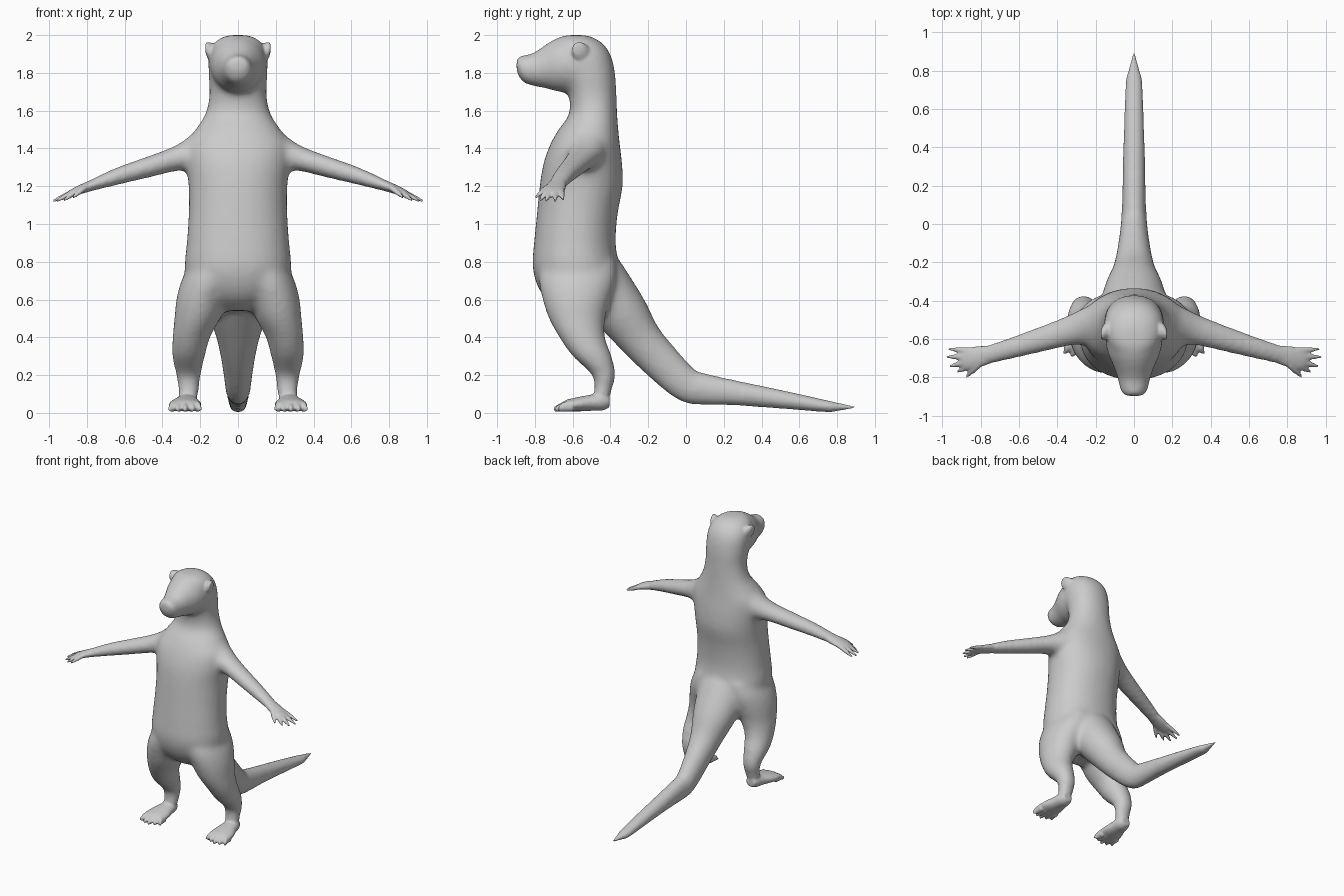
import bpy, bmesh, math
from mathutils import Vector

if "Cube" in bpy.data.objects:
    bpy.data.objects.remove(bpy.data.objects["Cube"])

X, Y, Z = Vector((1, 0, 0)), Vector((0, 1, 0)), Vector((0, 0, 1))


def catmull(rows, steps=5):
    """Smoothly interpolate rows of (x, y, z, ru, rv)."""
    out, n = [], len(rows)
    for i in range(n - 1):
        p0, p1, p2, p3 = (rows[min(max(i + k, 0), n - 1)] for k in (-1, 0, 1, 2))
        for s in range(steps):
            t = s / steps
            out.append([0.5 * (2 * b + (c - a) * t + (2 * a - 5 * b + 4 * c - d) * t * t
                               + (3 * b - a - 3 * c + d) * t ** 3)
                        for a, b, c, d in zip(p0, p1, p2, p3)])
    return out + [list(rows[-1])]


def loft(name, rows, u, v=None, sides=28, power=2.0, mirror=False):
    """Skin oval sections along a path; v defaults to perpendicular of path and u."""
    objs = []
    rows = catmull(rows)
    for sx in ((1, -1) if mirror else (1,)):
        bm, rings = bmesh.new(), []
        for i, (x, y, z, ru, rv) in enumerate(rows):
            a, b = rows[max(i - 1, 0)], rows[min(i + 1, len(rows) - 1)]
            tan = (Vector(b[:3]) - Vector(a[:3])).normalized()
            vv = v or tan.cross(u).normalized()
            uu = u if v else vv.cross(tan)
            ring = []
            for k in range(sides):
                t = 2 * math.pi * k / sides
                c, s = math.cos(t), math.sin(t)
                c = math.copysign(abs(c) ** (2 / power), c)
                s = math.copysign(abs(s) ** (2 / power), s)
                p = Vector((x, y, z)) + uu * c * max(ru, .002) + vv * s * max(rv, .002)
                ring.append(bm.verts.new((p.x * sx, p.y, p.z)))
            rings.append(ring)
        for r0, r1 in zip(rings, rings[1:]):
            for k in range(sides):
                j = (k + 1) % sides
                bm.faces.new((r0[k], r0[j], r1[j], r1[k]))
        bm.faces.new(rings[0])
        bm.faces.new(rings[-1])
        bmesh.ops.recalc_face_normals(bm, faces=bm.faces)
        me = bpy.data.meshes.new(name)
        bm.to_mesh(me)
        bm.free()
        ob = bpy.data.objects.new(name, me)
        bpy.context.collection.objects.link(ob)
        objs.append(ob)
    return objs


def fuse(name, objs, voxel, smooth):
    """Join overlapping parts into one smooth skin."""
    bpy.ops.object.select_all(action='DESELECT')
    for o in objs:
        o.select_set(True)
    bpy.context.view_layer.objects.active = objs[0]
    bpy.ops.object.join()
    ob = bpy.context.view_layer.objects.active
    ob.name = name
    m = ob.modifiers.new("skin", 'REMESH')
    m.mode, m.voxel_size = 'VOXEL', voxel
    bpy.ops.object.modifier_apply(modifier=m.name)
    m = ob.modifiers.new("soften", 'SMOOTH')
    m.factor, m.iterations = 0.5, smooth
    bpy.ops.object.modifier_apply(modifier=m.name)
    return ob


# Torso, neck and skull: z, front y, back y, half width
body = [(.54, -.66, -.38, .13), (.6, -.74, -.33, .22), (.68, -.79, -.34, .27),
        (.78, -.813, -.355, .283), (.9, -.805, -.372, .272), (1.05, -.79, -.362, .262),
        (1.2, -.775, -.335, .262), (1.32, -.755, -.338, .275), (1.42, -.72, -.35, .275),
        (1.5, -.675, -.358, .225), (1.58, -.62, -.364, .175), (1.68, -.62, -.368, .152),
        (1.8, -.66, -.375, .157), (1.9, -.69, -.4, .155), (1.965, -.69, -.45, .122),
        (2.0, -.65, -.52, .06)]
core = loft("torso", [(0, (f + b) / 2, z, w, (b - f) / 2) for z, f, b, w in body], X, Y, power=2.15)

# Muzzle: y, centre z, half width, half height
muzzle = [(-.48, 1.84, .14, .14), (-.6, 1.845, .15, .152), (-.68, 1.843, .135, .143),
          (-.74, 1.835, .108, .118), (-.81, 1.818, .084, .088), (-.865, 1.822, .075, .072),
          (-.897, 1.845, .05, .042)]
core += loft("muzzle", [(0, y, z, w, h) for y, z, w, h in muzzle], X, Z)

# Hind legs
core += loft("leg", [(.12, -.57, .8, .13, .2), (.155, -.575, .7, .145, .205), (.19, -.58, .6, .137, .18),
                     (.215, -.577, .5, .122, .15), (.247, -.55, .4, .1, .122),
                     (.262, -.497, .3, .088, .105), (.262, -.435, .2, .066, .064),
                     (.262, -.44, .12, .056, .047), (.268, -.46, .05, .055, .05)],
             X, Y, mirror=True)

# Arms
core += loft("arm", [(.12, -.52, 1.42, .12, .13), (.22, -.53, 1.375, .105, .1),
                     (.33, -.555, 1.345, .08, .066), (.48, -.6, 1.3, .067, .056),
                     (.63, -.645, 1.255, .058, .047), (.75, -.678, 1.213, .053, .034),
                     (.82, -.693, 1.188, .055, .026)], Y, mirror=True)

# Tail
tail = [(0, -.47, .7, .19, .16), (0, -.34, .53, .155, .14), (0, -.24, .39, .112, .115),
        (0, -.13, .27, .087, .104), (0, .0, .15, .07, .093), (0, .1, .125, .064, .085),
        (0, .3, .1, .06, .065), (0, .72, .038, .043, .032)]
core += loft("tail", tail, X)
core = fuse("body_core", core, .016, 14)

# Tail tip keeps its point
parts = [core] + loft("tail_tip", [(0, .3, .1, .058, .062), (0, .52, .069, .051, .047),
                                   (0, .74, .036, .042, .031), (0, .8, .032, .028, .022),
                                   (0, .9, .03, .003, .003)], X)

# Paws with spread fingers
parts += loft("paw", [(.74, -.676, 1.216, .045, .03), (.82, -.694, 1.188, .056, .025),
                      (.88, -.706, 1.165, .05, .018), (.9, -.71, 1.157, .035, .012)],
              Y, mirror=True)
fingers = [(.85, -.66, .968, -.652, 1.128), (.87, -.69, .978, -.693, 1.122),
           (.87, -.718, .96, -.742, 1.122), (.85, -.735, .922, -.772, 1.125),
           (.81, -.735, .875, -.797, 1.14)]
for x0, y0, x1, y1, z1 in fingers:
    z0 = 1.178 - (x0 - .85) * .4
    parts += loft("finger", [(x0, y0, z0, .018, .016),
                             ((x0 + x1) / 2, (y0 + y1) / 2, (z0 + z1) / 2, .015, .014),
                             (x1, y1, z1, .007, .007)], Y if x0 > .82 else X, sides=12, mirror=True)

# Hind feet with toes
parts += loft("foot", [(.268, -.405, .06, .035, .03), (.268, -.44, .06, .052, .047),
                       (.272, -.5, .054, .064, .043), (.278, -.57, .046, .083, .038),
                       (.28, -.63, .04, .085, .03), (.28, -.655, .034, .07, .022)],
              X, Z, mirror=True)
for i in range(5):
    a = (i - 2) / 2
    x0, x1, y1 = .28 + a * .066, .28 + a * .083, -.705 + .03 * abs(a - .1)
    parts += loft("toe", [(x0, -.6, .036, .021, .03), (x0, -.65, .032, .02, .026),
                          (x1, y1, .02, .009, .013)], X, Z, sides=12, mirror=True)

# Small round ears
parts += loft("ear", [(.125, -.55, 1.9, .05, .055), (.15, -.56, 1.912, .045, .05),
                      (.166, -.57, 1.925, .034, .038), (.173, -.575, 1.932, .018, .02)],
              Y, Z, sides=16, mirror=True)

otter = fuse("otter_body", parts, .008, 4)
bpy.ops.object.shade_smooth()
